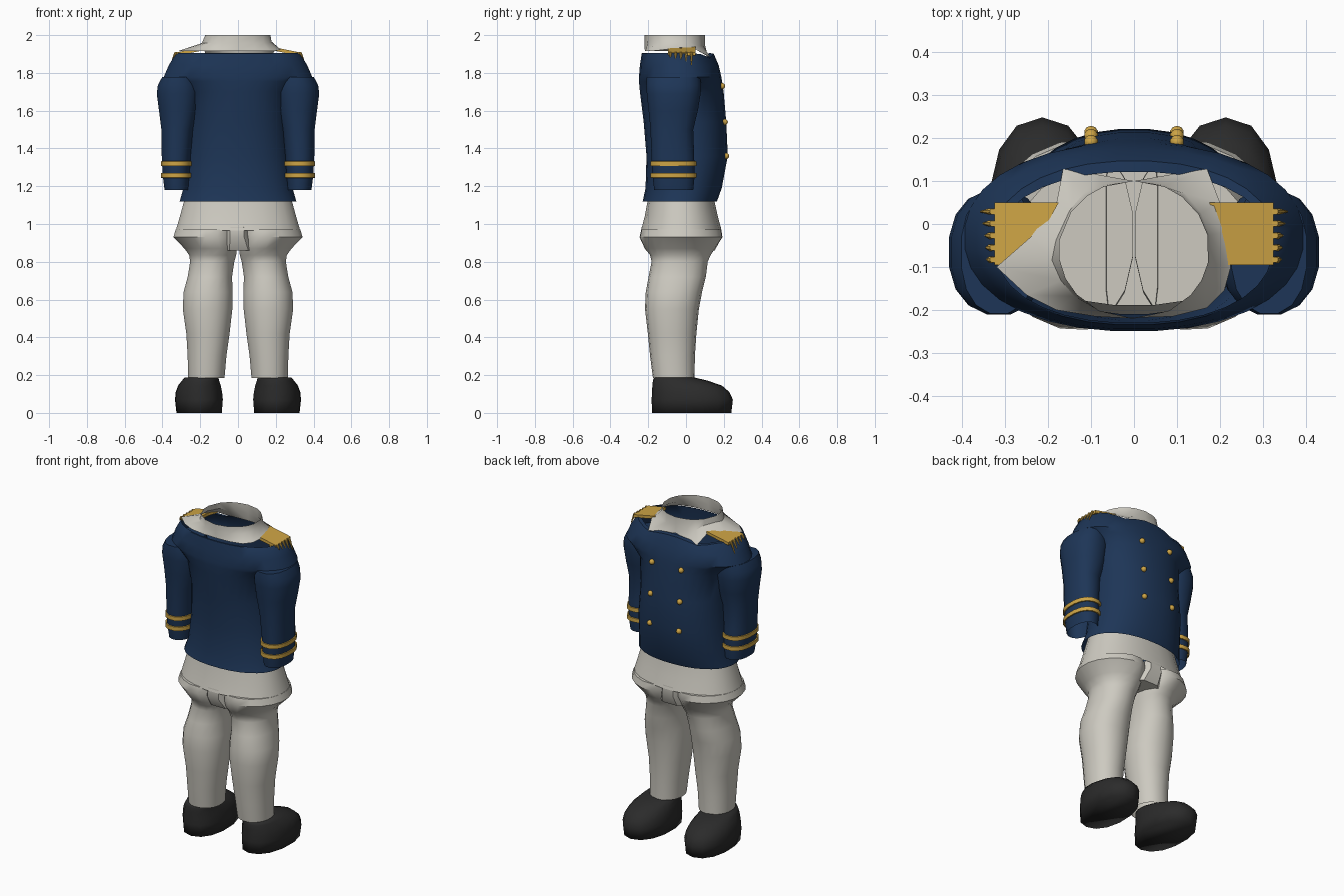
import bpy, bmesh, math
from mathutils import Vector

if "Cube" in bpy.data.objects:
    bpy.data.objects.remove(bpy.data.objects["Cube"])


def material(name, rgb):
    m = bpy.data.materials.new(name)
    m.diffuse_color = (*rgb, 1)
    m.use_nodes = True
    m.node_tree.nodes["Principled BSDF"].inputs["Base Color"].default_value = m.diffuse_color
    return m


NAVY = material("navy cloth", (0.0125, 0.036, 0.095))
WHITE = material("off white cloth", (0.61, 0.59, 0.53))
GOLD = material("gold trim", (0.62, 0.375, 0.06))
BLACK = material("black leather", (0.024, 0.024, 0.024))


def finish(name, bm, mat, angle=40):
    me = bpy.data.meshes.new(name)
    bm.to_mesh(me)
    bm.free()
    ob = bpy.data.objects.new(name, me)
    bpy.context.collection.objects.link(ob)
    me.materials.append(mat)
    bpy.ops.object.select_all(action='DESELECT')
    ob.select_set(True)
    bpy.context.view_layer.objects.active = ob
    bpy.ops.object.shade_smooth_by_angle(angle=math.radians(angle))
    return ob


def skin(name, rows, mat, bottom=False, top=False, angle=40):
    """Join rings of points, given bottom to top, into one surface."""
    bm = bmesh.new()
    rows = [[bm.verts.new(p) for p in row] for row in rows]
    n = len(rows[0])
    for a, b in zip(rows, rows[1:]):
        for i in range(n):
            j = (i + 1) % n
            bm.faces.new((a[i], a[j], b[j], b[i]))
    if bottom:
        bm.faces.new(rows[0][::-1])
    if top:
        bm.faces.new(rows[-1])
    return finish(name, bm, mat, angle)


def loft(name, rings, mat, n=20, p=2.3, side=1, shear=0.0, taper=None,
         bottom=False, top=False, angle=40):
    """Rings run bottom to top: (z, x min, x max, y min, y max)."""
    rows = []
    for z, x0, x1, y0, y1 in rings:
        row = []
        for i in range(n):
            a = side * 2 * math.pi * (i + 0.5) / n
            c, s = math.cos(a), math.sin(a)
            u = math.copysign(abs(c) ** (2 / p), c)
            v = math.copysign(abs(s) ** (2 / p), s)
            if taper:
                v *= 1 - taper(z) * u
            y = (y0 + y1) / 2 + v * (y1 - y0) / 2
            x = (x0 + x1) / 2 + u * (x1 - x0) / 2 + shear * y
            row.append((side * x, y, z))
        rows.append(row)
    return skin(name, rows, mat, bottom, top, angle)


# Jacket body, with the shoulders spreading over the sleeves
jacket = loft("jacket_body", [
    (1.12, -.31, .31, -.23, .165), (1.19, -.29, .29, -.215, .19),
    (1.36, -.275, .275, -.21, .222), (1.54, -.265, .265, -.225, .214),
    (1.70, -.285, .285, -.245, .20), (1.755, -.355, .355, -.25, .192),
    (1.778, -.395, .395, -.25, .188), (1.84, -.368, .368, -.245, .174),
    (1.903, -.33, .33, -.235, .147), (1.906, -.322, .322, -.230, .122)],
    NAVY, n=32, p=2.2)
# Neckline dips under the two shirt points
for v in jacket.data.vertices:
    if v.co.z > 1.9 and v.co.y > 0:
        v.co.z -= .025 * math.exp(-((abs(v.co.x) - .17) / .07) ** 2)

# Shirt collar: uneven hem with two front points, rising to a round neck
hem = [(.225, -.10, 1.925), (.205, -.02, 1.935), (.20, .05, 1.925), (.17, .128, 1.882),
       (.085, .115, 1.89), (0, .10, 1.90), (-.085, .115, 1.89), (-.165, .128, 1.88),
       (-.18, .05, 1.925), (-.24, -.03, 1.93), (-.32, -.10, 1.915), (-.25, -.165, 1.915),
       (-.18, -.20, 1.915), (-.09, -.215, 1.915), (0, -.218, 1.915), (.09, -.215, 1.915),
       (.17, -.195, 1.915), (.21, -.155, 1.918)]
neck = []
for x, y, z in hem:
    a = math.atan2((y + .06) / .16, x / .175)
    neck.append((.175 * math.cos(a), -.06 + .16 * math.sin(a), 2.0))
band = [Vector(q).lerp(Vector(h), .12) for q, h in zip(neck, hem)]
for b, h in zip(band, hem):
    b.z = (2.0 + h[2]) / 2
skin("shirt_collar", [hem, band, neck], WHITE)

# Trousers: hips and the centre gusset
loft("trouser_hips", [
    (.965, -.332, .332, -.24, .19), (1.04, -.31, .31, -.22, .17),
    (1.12, -.288, .288, -.205, .152), (1.2, -.265, .265, -.19, .14)], WHITE, n=24, p=2.25)
loft("trouser_gusset", [
    (.86, -.08, .09, -.20, .155), (.93, -.07, .06, -.243, .192),
    (.985, -.065, .055, -.237, .187)], WHITE, n=12, p=5, bottom=True)


def thigh_taper(z):
    return max(0, min(.2, (z - .78) * 2))


for s, tag in ((-1, "left"), (1, "right")):
    # Sleeve
    arm = [(1.18, .26, .39, -.17, .04), (1.26, .255, .40, -.18, .048),
           (1.36, .25, .405, -.185, .045), (1.50, .235, .407, -.19, .04),
           (1.60, .212, .42, -.20, .065), (1.69, .20, .432, -.21, .08),
           (1.735, .203, .426, -.213, .082), (1.778, .225, .403, -.21, .078)]
    loft(tag + "_sleeve", arm, NAVY, n=16, side=s, top=True)

    # Gold cuff bands
    for k, z in enumerate((1.257, 1.32)):
        x0, x1, y0, y1 = .25, .403, -.184, .05
        e = .007
        loft(f"{tag}_cuff_band_{k + 1}", [
            (z - .0125, x0, x1, y0, y1), (z - .012, x0 - e, x1 + e, y0 - e, y1 + e),
            (z + .012, x0 - e, x1 + e, y0 - e, y1 + e), (z + .0125, x0, x1, y0, y1)],
            GOLD, n=16, side=s)

    # Trouser leg, puffed at the thigh
    loft(tag + "_trouser_leg", [
        (.185, .07, .265, -.175, .045), (.30, .06, .268, -.19, .047),
        (.42, .043, .275, -.202, .055), (.55, .028, .294, -.217, .068),
        (.64, .026, .29, -.213, .085), (.72, .03, .268, -.198, .105),
        (.80, .018, .255, -.182, .115), (.835, .008, .26, -.19, .13),
        (.87, .004, .285, -.217, .152), (.93, .0, .345, -.243, .19),
        (.97, .0, .332, -.234, .184)], WHITE, n=18, p=2.15, side=s,
        taper=thigh_taper, top=True)

    # Shoe with a rounded toe
    loft(tag + "_shoe", [
        (0, .084, .326, -.18, .24), (.07, .078, .334, -.182, .248),
        (.11, .082, .33, -.18, .23), (.145, .09, .318, -.178, .19),
        (.172, .10, .298, -.175, .11), (.187, .105, .285, -.168, .045)],
        BLACK, n=14, p=2.2, side=s, shear=.03, bottom=True, top=True, angle=100)

    # Epaulette plate sloping down to the shoulder edge
    bm = bmesh.new()
    outline = ((.175, .05), (.20, .005), (.21, -.05), (.205, -.095), (.325, -.095), (.325, .05))
    lo, hi = [], []
    for x, y in outline:
        z = 1.938 - (x - .18) * .2
        lo.append(bm.verts.new((s * x, y, z - .018)))
        hi.append(bm.verts.new((s * x, y, z)))
    bm.faces.new(hi)
    bm.faces.new(lo[::-1])
    for i in range(len(outline)):
        j = (i + 1) % len(outline)
        bm.faces.new((lo[i], lo[j], hi[j], hi[i]))
    bmesh.ops.recalc_face_normals(bm, faces=bm.faces)
    finish(tag + "_epaulette", bm, GOLD, 30)

    # Hanging fringe, longer toward the chest
    for k, tip in enumerate((1.882, 1.877, 1.872, 1.86, 1.842)):
        y = -.083 + k * .028
        out = .336 + (1.9 - tip) * .35
        loft(f"{tag}_fringe_{k + 1}", [
            (tip, out - .002, out + .002, y - .002, y + .002),
            (1.897, .326, .342, y - .008, y + .008),
            (1.91, .320, .336, y - .007, y + .007)], GOLD, n=8, p=2, side=s,
            bottom=True, top=True)

    # Chest buttons
    for k, (z, y) in enumerate(((1.36, .212), (1.54, .205), (1.73, .191))):
        bm = bmesh.new()
        bmesh.ops.create_uvsphere(bm, u_segments=10, v_segments=6, radius=.0165)
        bmesh.ops.translate(bm, verts=bm.verts, vec=Vector((s * .1, y, z)))
        finish(f"{tag}_button_{k + 1}", bm, GOLD, 60)
